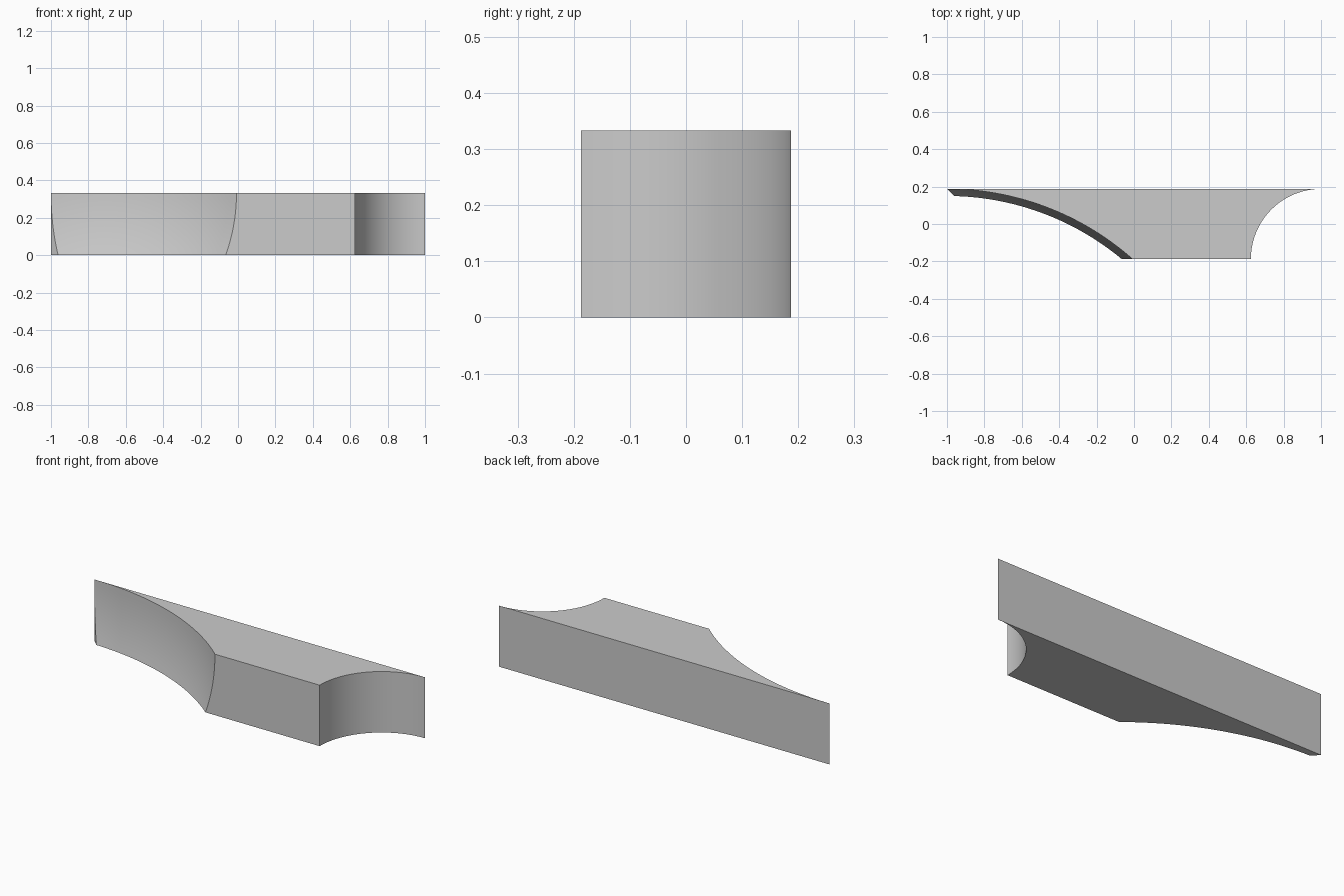
import bpy, bmesh, math

if "Cube" in bpy.data.objects:
    bpy.data.objects.remove(bpy.data.objects["Cube"])

H = 1 / 3          # block height
D = 0.1875         # half depth
R = 1.5            # radius of spherical scoop, centred at top level
RC = 2 * D         # radius of quarter-round cove
NZ, NS, NC = 10, 40, 32

bm = bmesh.new()


def vert(x, y, z):
    return bm.verts.new((x, y, z))


# Spherical scoop on the left, starting on the 45 degree mitre and ending on the front
cx, cy = -1.0, D - R
scoop = []
for k in range(NZ + 1):
    z = H * k / NZ
    r = math.sqrt(R * R - (H - z) ** 2)
    t = (R - math.sqrt(max(0, 2 * r * r - R * R))) / 2
    a0 = math.atan2(R - t, t)
    a1 = math.asin((-D - cy) / r)
    row = []
    for i in range(NS + 1):
        a = a0 + (a1 - a0) * i / NS
        row.append(vert(cx + r * math.cos(a), cy + r * math.sin(a), z))
    scoop.append(row)
for lo, hi in zip(scoop, scoop[1:]):
    for i in range(NS):
        bm.faces.new((lo[i], lo[i + 1], hi[i + 1], hi[i]))

# Quarter-round cove on the right
cove = []
for z in (0, H):
    angles = [math.pi - math.pi / 2 * j / NC for j in range(NC + 1)]
    cove.append([vert(1 + RC * math.cos(a), -D + RC * math.sin(a), z) for a in angles])
for j in range(NC):
    bm.faces.new((cove[0][j], cove[0][j + 1], cove[1][j + 1], cove[1][j]))

# Flat faces: bottom, top, back, mitred end and front
corner = vert(-1, D, 0)
bm.faces.new([corner] + scoop[0] + cove[0])
bm.faces.new(scoop[-1] + cove[1])
bm.faces.new((corner, cove[0][-1], cove[1][-1], scoop[-1][0]))
bm.faces.new([corner] + [row[0] for row in scoop])
bm.faces.new([row[-1] for row in scoop] + [cove[1][0], cove[0][0]])
bmesh.ops.recalc_face_normals(bm, faces=bm.faces)

mesh = bpy.data.meshes.new("scooped_block")
bm.to_mesh(mesh)
bm.free()
block = bpy.data.objects.new("scooped_block", mesh)
bpy.context.collection.objects.link(block)
bpy.context.view_layer.objects.active = block
block.select_set(True)
bpy.ops.object.shade_smooth_by_angle(angle=math.radians(25))
